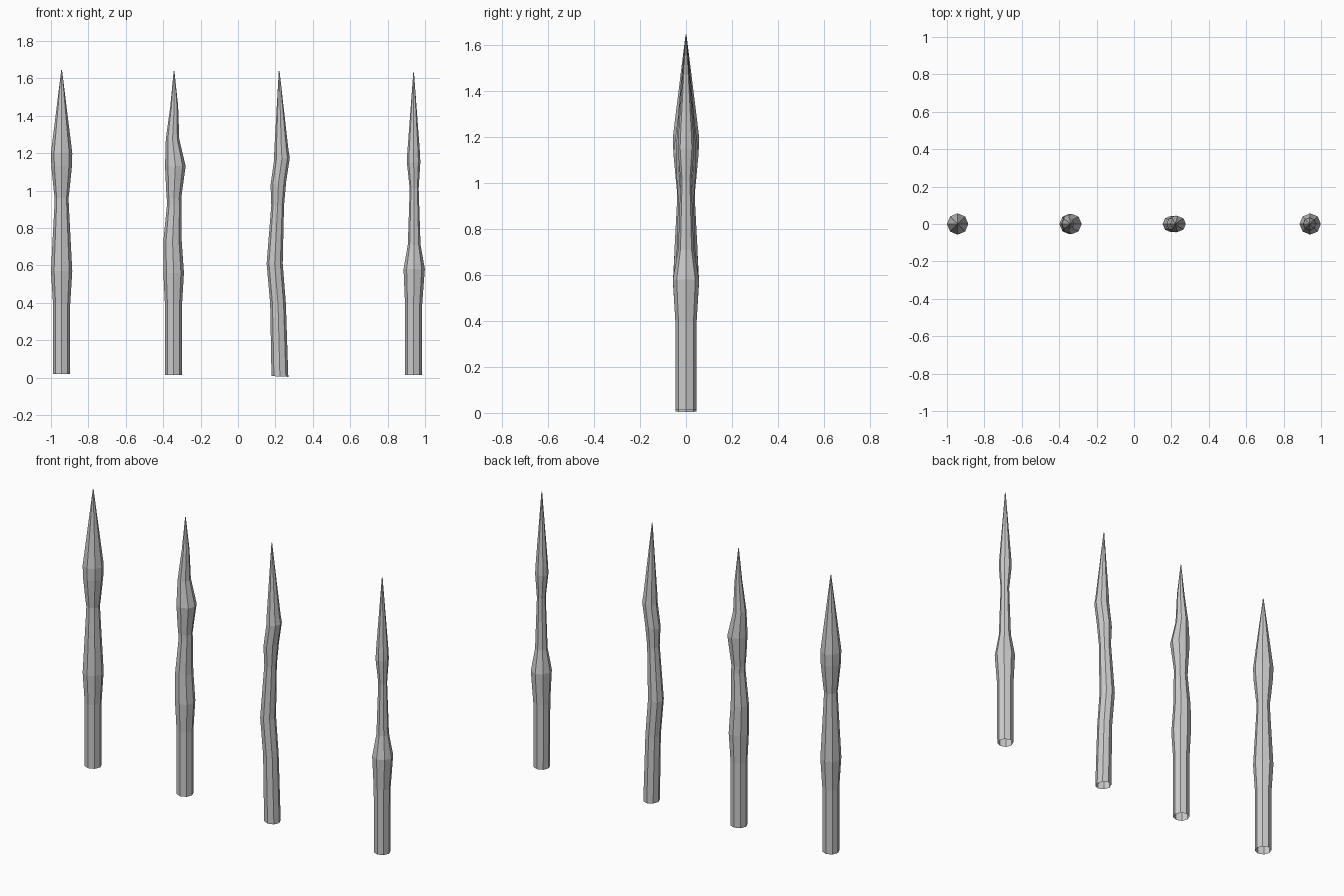
import bpy, bmesh, math

SIDES = 8


def spike(name, x0, profile):
    """Loft octagonal rings (z, x offset, radius, tilt); the bottom stays open."""
    bm = bmesh.new()
    rings = []
    for z, dx, r, tilt in profile:
        ring = []
        for i in range(SIDES):
            a = 2 * math.pi * i / SIDES
            c = math.cos(a)
            ring.append(bm.verts.new((x0 + dx + r * c, r * math.sin(a), z + tilt * c)))
        rings.append(ring)
    for low, high in zip(rings, rings[1:]):
        for i in range(SIDES):
            j = (i + 1) % SIDES
            bm.faces.new((low[i], low[j], high[j], high[i]))
    bm.faces.new(rings[-1])
    mesh = bpy.data.meshes.new(name)
    bm.to_mesh(mesh)
    bm.free()
    obj = bpy.data.objects.new(name, mesh)
    bpy.context.collection.objects.link(obj)
    return obj


# Straight, symmetrical spike with a small collar
spike("straight_spike", -0.943, [
    (0.02, 0, 0.046, 0), (0.395, 0, 0.046, 0), (0.57, 0, 0.057, 0),
    (0.91, 0, 0.039, 0), (0.96, 0, 0.037, 0), (1.00, 0, 0.042, 0),
    (1.13, 0, 0.055, 0), (1.20, 0, 0.057, 0), (1.645, 0, 0.002, 0)])

# Spike with a bulge on one side
spike("bulged_spike", -0.345, [
    (0.015, 0, 0.046, 0), (0.395, 0, 0.046, 0), (0.56, 0.001, 0.055, 0),
    (0.73, -0.005, 0.049, 0), (0.92, 0.004, 0.039, 0), (0.96, 0.003, 0.039, 0),
    (1.00, 0.004, 0.043, 0), (1.13, 0.010, 0.055, 0), (1.275, -0.005, 0.036, 0),
    (1.45, 0.004, 0.021, 0), (1.64, 0.003, 0.002, 0)])

# Crooked spike that leans and kinks near the head
spike("crooked_spike", 0.224, [
    (0.006, 0, 0.045, -0.002), (0.395, -0.010, 0.042, 0), (0.61, -0.028, 0.043, 0),
    (0.92, -0.012, 0.034, 0), (1.04, -0.008, 0.042, 0.010),
    (1.17, 0.011, 0.042, 0.006), (1.215, 0.008, 0.038, 0), (1.64, -0.004, 0.002, 0)])

# Slender spike with a thick waist
spike("slender_spike", 0.942, [
    (0.015, -0.003, 0.045, 0), (0.395, -0.003, 0.046, 0), (0.58, 0, 0.057, 0),
    (0.71, 0, 0.034, 0), (1.01, 0, 0.024, 0), (1.15, -0.003, 0.036, 0),
    (1.20, -0.003, 0.034, 0), (1.63, -0.003, 0.002, 0)])
